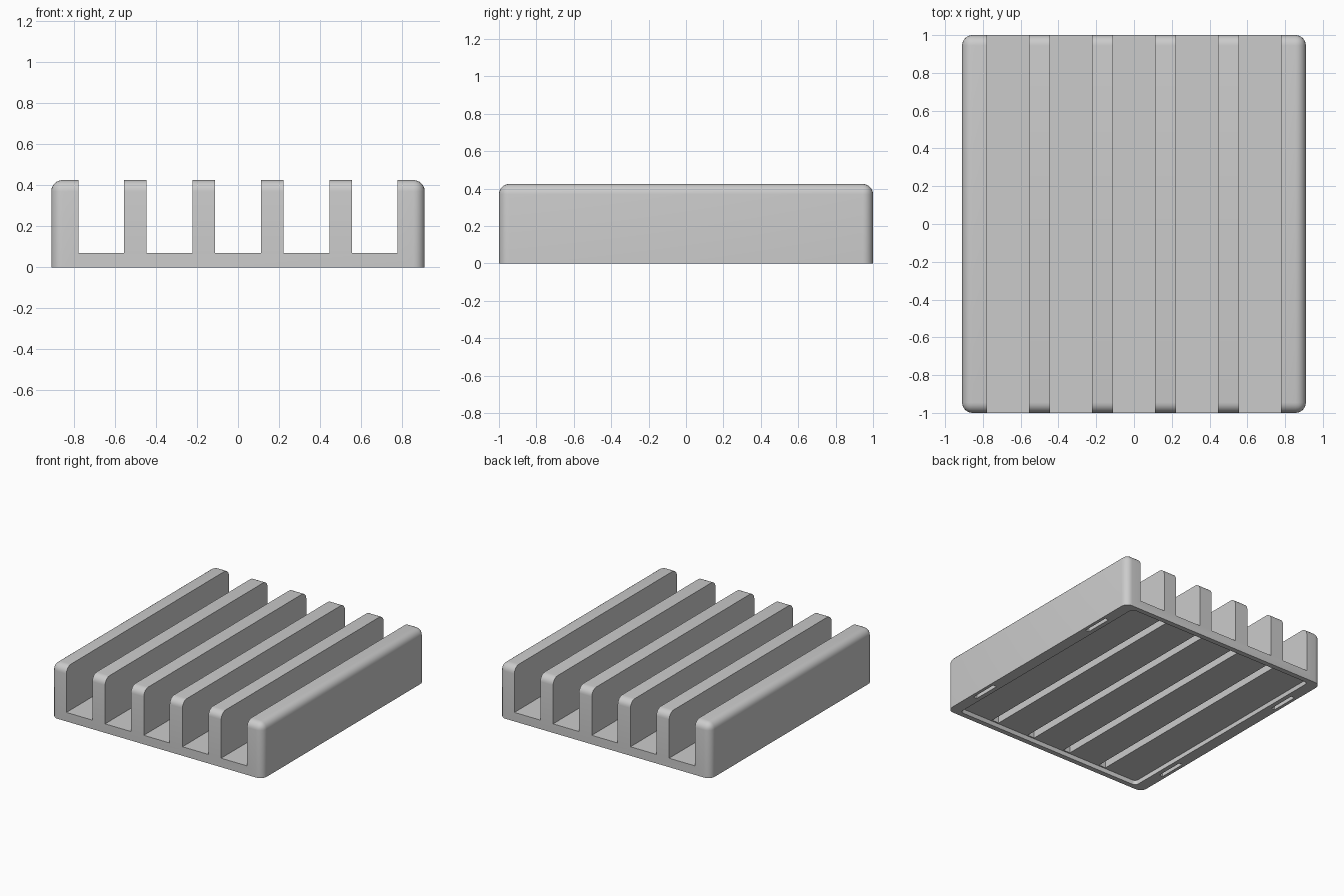
import bpy
import bmesh
import math

default = bpy.data.objects.get("Cube")
if default:
    bpy.data.objects.remove(default, do_unlink=True)

WIDTH, LENGTH, HEIGHT = 1.82, 2.0, 0.425
PITCH = 1 / 3
RIB = 0.11
FLOOR = 0.07
RECESS = 0.035
ROUND = 0.055

grey = bpy.data.materials.new("plain_grey")
grey.use_nodes = True
grey.diffuse_color = (0.6, 0.6, 0.6, 1)
grey.node_tree.nodes["Principled BSDF"].inputs["Base Color"].default_value = grey.diffuse_color


def add_box(bm, x, y, z):
    """Add a box given (low, high) ranges; return its edges."""
    verts = bmesh.ops.create_cube(bm, size=1)["verts"]
    for v in verts:
        v.co = [r[0] if c < 0 else r[1] for c, r in zip(v.co, (x, y, z))]
    return list({e for v in verts for e in v.link_edges})


def around(centre, size):
    return (centre - size / 2, centre + size / 2)


def is_upright(edge):
    a, b = edge.verts
    return abs(a.co.z - b.co.z) > 0.001


def make_object(name, bm):
    mesh = bpy.data.meshes.new(name)
    bm.to_mesh(mesh)
    bm.free()
    obj = bpy.data.objects.new(name, mesh)
    bpy.context.collection.objects.link(obj)
    mesh.materials.append(grey)
    return obj


def round_edges(bm, edges, radius, segments):
    bmesh.ops.bevel(bm, geom=edges, offset=radius, segments=segments,
                    profile=0.5, affect='EDGES')


# Block with rounded top rim and corners
bm = bmesh.new()
edges = add_box(bm, around(0, WIDTH), around(0, LENGTH), (0, HEIGHT))
round_edges(bm, [e for e in edges if max(v.co.z for v in e.verts) > 0.1], ROUND, 6)
tray = make_object("slatted_tray", bm)

cutters = []

# Open channels between the ribs
bm = bmesh.new()
for i in range(-2, 3):
    add_box(bm, around(i * PITCH, PITCH - RIB), around(0, LENGTH + 0.4), (FLOOR, 1))
cutters.append(make_object("channel_cutter", bm))

# Shallow recess in the underside
bm = bmesh.new()
edges = add_box(bm, around(0, 1.64), around(0, 1.92), (-0.2, RECESS))
round_edges(bm, [e for e in edges if is_upright(e)], 0.03, 4)
cutters.append(make_object("recess_cutter", bm))

# Hollow insides of the inner ribs
bm = bmesh.new()
for i in range(4):
    add_box(bm, around((i - 1.5) * PITCH, 0.06), around(0, 1.9), (-0.1, HEIGHT - 0.04))
cutters.append(make_object("rib_hollow_cutter", bm))

# Four small pockets in the side rims
bm = bmesh.new()
for sx in (-1, 1):
    for sy in (-1, 1):
        add_box(bm, around(sx * 0.87, 0.03), around(sy * 0.625, 0.22), (-0.1, 0.06))
cutters.append(make_object("rim_pocket_cutter", bm))

for cutter in cutters:
    cutter.hide_render = True
    mod = tray.modifiers.new(cutter.name, 'BOOLEAN')
    mod.operation = 'DIFFERENCE'
    mod.solver = 'EXACT'
    mod.object = cutter

# Bake the cuts and drop the cutters
graph = bpy.context.evaluated_depsgraph_get()
result = bpy.data.meshes.new_from_object(tray.evaluated_get(graph))
tray.modifiers.clear()
tray.data = result
for cutter in cutters:
    bpy.data.objects.remove(cutter, do_unlink=True)

# Smooth rounds, sharp cuts
bpy.ops.object.select_all(action='DESELECT')
tray.select_set(True)
bpy.context.view_layer.objects.active = tray
bpy.ops.object.shade_smooth_by_angle(angle=math.radians(30))
